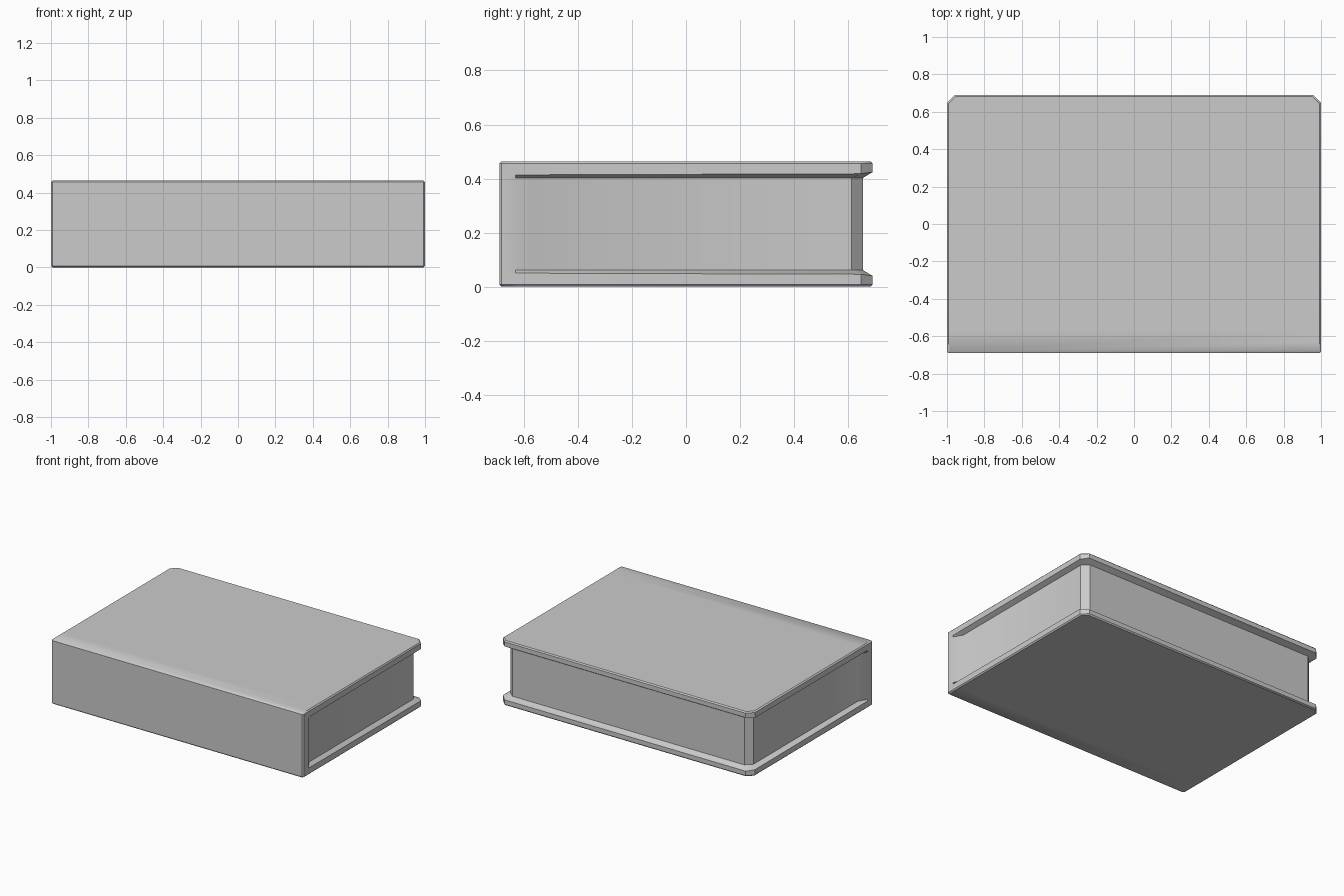
import bpy, bmesh, math

if "Cube" in bpy.data.objects:
    bpy.data.objects.remove(bpy.data.objects["Cube"])

H, B = 0.464, 0.008      # book height, small edge bevel
YF, YB = -0.69, 0.69     # spine face, fore edge of the covers
INSET = 0.036            # how far the pages sit inside the covers


def cover_outline(d=0.0):
    """Right half of the cover outline, spine to fore edge, shrunk by d."""
    return [(1 - B - d, YF + d), (1 - d, YF + B + d), (1 - d, -0.63),
            (1 - d, -0.57), (1 - d, 0.647 - d * 0.4), (0.957 - d * 0.4, YB - d)]


# page block flows out of the spine, then runs inset with chamfered corners
page_outline = [(1 - B, YF), (1, YF + B), (1, -0.63), (1 - INSET, -0.57),
                (1 - INSET, 0.612), (0.957 - INSET, YB - INSET)]

# lower half: outline and heights per point, from the ground to the page edge
lower = [
    (cover_outline(B), [0.0] * 6),
    (cover_outline(), [B] * 6),
    (cover_outline(), [0.05, 0.05, 0.05, 0.05, 0.046, 0.04]),
    (page_outline, [0.062] * 6),
]
# upper half mirrors the lower one
levels = lower + [(o, [H - z for z in zs]) for o, zs in reversed(lower)]

# loft the rings into one closed book
bm = bmesh.new()
rings = []
for outline, zs in levels:
    right = [(x, y, z) for (x, y), z in zip(outline, zs)]
    left = [(-x, y, z) for x, y, z in reversed(right)]
    rings.append([bm.verts.new(p) for p in right + left])
for a, b in zip(rings, rings[1:]):
    n = len(a)
    for i in range(n):
        j = (i + 1) % n
        bm.faces.new((a[i], a[j], b[j], b[i]))
bm.faces.new(list(reversed(rings[0])))
bm.faces.new(rings[-1])
bmesh.ops.recalc_face_normals(bm, faces=bm.faces)

mesh = bpy.data.meshes.new("book")
bm.to_mesh(mesh)
bm.free()
book = bpy.data.objects.new("book", mesh)
bpy.context.collection.objects.link(book)

# smooth only the soft flare between spine and pages
bpy.context.view_layer.objects.active = book
book.select_set(True)
bpy.ops.object.shade_smooth_by_angle(angle=math.radians(36))
